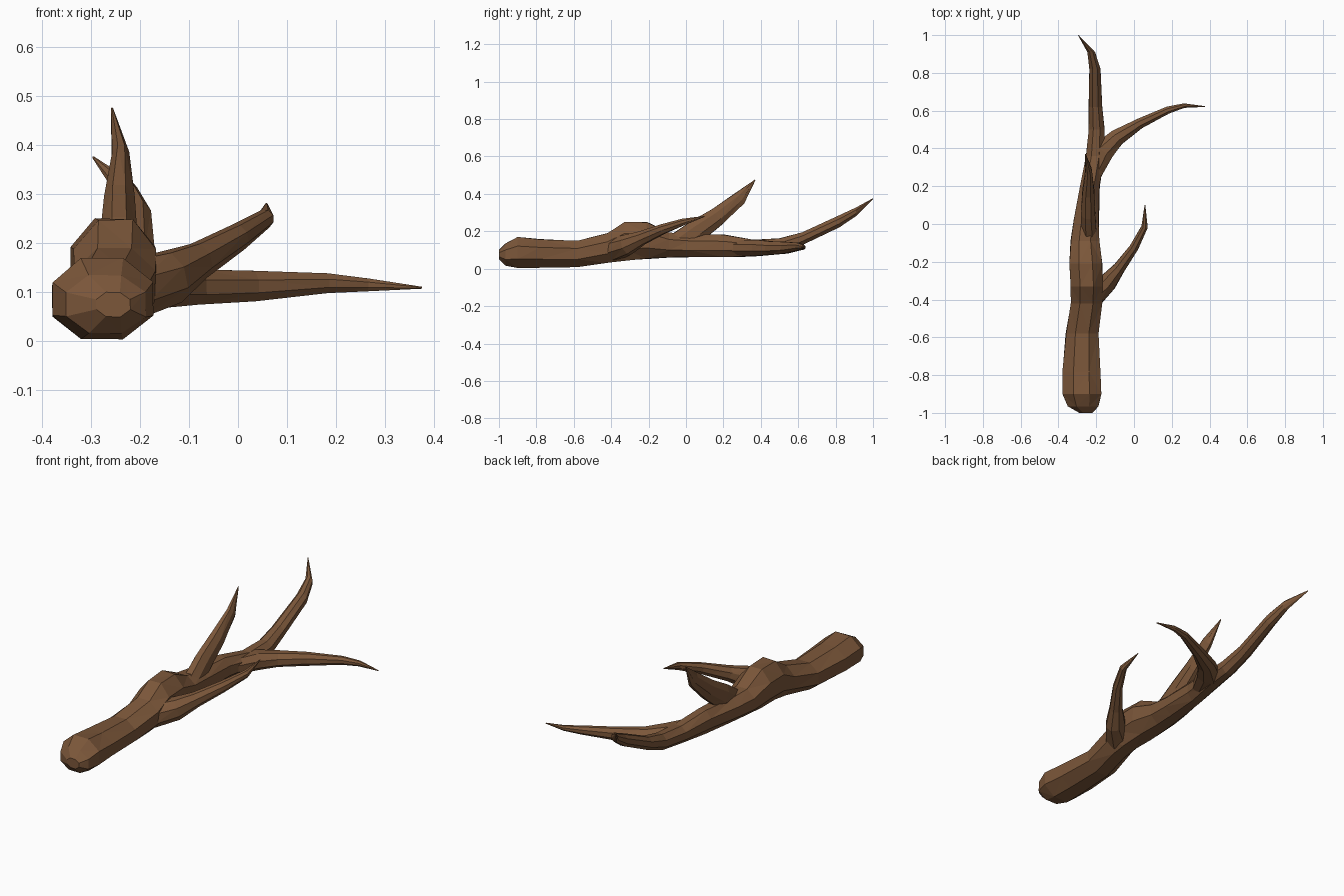
import bpy, bmesh, math, random
from mathutils import Vector

random.seed(4)
SIDES = 8
bark = bpy.data.materials.new("bark")
bark.diffuse_color = (0.20, 0.095, 0.042, 1)


def loft(name, rings):
    """Skin a list of vertex rings, closing both ends with flat fans."""
    bm = bmesh.new()
    loops = [[bm.verts.new(p) for p in r] for r in rings]
    for a, b in zip(loops, loops[1:]):
        for i in range(SIDES):
            j = (i + 1) % SIDES
            bm.faces.new((a[i], a[j], b[j], b[i]))
    bm.faces.new(loops[0])
    bm.faces.new(loops[-1])
    bmesh.ops.triangulate(bm, faces=bm.faces[:])
    bmesh.ops.recalc_face_normals(bm, faces=bm.faces[:])
    me = bpy.data.meshes.new(name)
    bm.to_mesh(me)
    bm.free()
    me.materials.append(bark)
    ob = bpy.data.objects.new(name, me)
    bpy.context.collection.objects.link(ob)
    return ob


def ring(c, u, v):
    """Slightly uneven octagon spanned by half-axes u and v."""
    pts = []
    for i in range(SIDES):
        a = math.tau * (i + 0.5) / SIDES
        k = random.uniform(0.97, 1.03) / math.cos(math.pi / SIDES)
        pts.append(c + (u * math.cos(a) + v * math.sin(a)) * k)
    return pts


def limb(name, path):
    """Tapered limb; path rows are x, y, z, half width, half height."""
    pts = [Vector(p[:3]) for p in path]
    rings = []
    for i, p in enumerate(path):
        t = (pts[min(i + 1, len(pts) - 1)] - pts[max(i - 1, 0)]).normalized()
        side = t.cross(Vector((0, 0, 1))).normalized()
        rings.append(ring(pts[i], side * p[3], side.cross(t) * p[4]))
    return loft(name, rings)


# Main stem with its knot and curved tip: y, x min, x max, z min, z max
stem = [
    (-1.00, -0.29, -0.22, 0.05, 0.10),
    (-0.965, -0.352, -0.19, 0.015, 0.135),
    (-0.90, -0.38, -0.175, 0.005, 0.168),
    (-0.78, -0.378, -0.18, 0.005, 0.158),
    (-0.58, -0.36, -0.19, 0.01, 0.148),
    (-0.42, -0.335, -0.168, 0.033, 0.19),
    (-0.33, -0.335, -0.165, 0.045, 0.248),
    (-0.21, -0.343, -0.168, 0.053, 0.25),
    (-0.09, -0.335, -0.185, 0.06, 0.195),
    (0.02, -0.318, -0.187, 0.063, 0.185),
    (0.20, -0.285, -0.182, 0.063, 0.182),
    (0.36, -0.255, -0.155, 0.066, 0.155),
    (0.50, -0.24, -0.155, 0.078, 0.162),
    (0.62, -0.24, -0.168, 0.125, 0.195),
    (0.82, -0.236, -0.177, 0.222, 0.285),
    (0.91, -0.247, -0.206, 0.282, 0.328),
    (1.00, -0.297, -0.293, 0.372, 0.377),
]
loft("stem", [ring(Vector(((a + b) / 2, y, (c + d) / 2)),
                   Vector(((b - a) / 2, 0, 0)), Vector((0, 0, (d - c) / 2)))
              for y, a, b, c, d in stem])

# Upright prong
limb("upright_prong", [
    (-0.238, -0.06, 0.12, 0.04, 0.06),
    (-0.243, 0.06, 0.205, 0.037, 0.06),
    (-0.242, 0.17, 0.28, 0.031, 0.048),
    (-0.240, 0.285, 0.375, 0.017, 0.036),
    (-0.257, 0.37, 0.475, 0.002, 0.002),
])

# Lower side twig
limb("lower_twig", [
    (-0.23, -0.38, 0.105, 0.07, 0.06),
    (-0.14, -0.31, 0.13, 0.048, 0.052),
    (-0.08, -0.235, 0.165, 0.032, 0.036),
    (0.00, -0.125, 0.212, 0.024, 0.026),
    (0.056, -0.015, 0.25, 0.017, 0.018),
    (0.058, 0.10, 0.28, 0.002, 0.002),
])

# Upper side branch
limb("upper_branch", [
    (-0.215, 0.27, 0.112, 0.045, 0.04),
    (-0.165, 0.385, 0.112, 0.06, 0.043),
    (-0.09, 0.458, 0.11, 0.043, 0.036),
    (0.03, 0.532, 0.112, 0.027, 0.031),
    (0.18, 0.603, 0.118, 0.019, 0.02),
    (0.265, 0.627, 0.115, 0.012, 0.013),
    (0.375, 0.622, 0.109, 0.002, 0.002),
])
